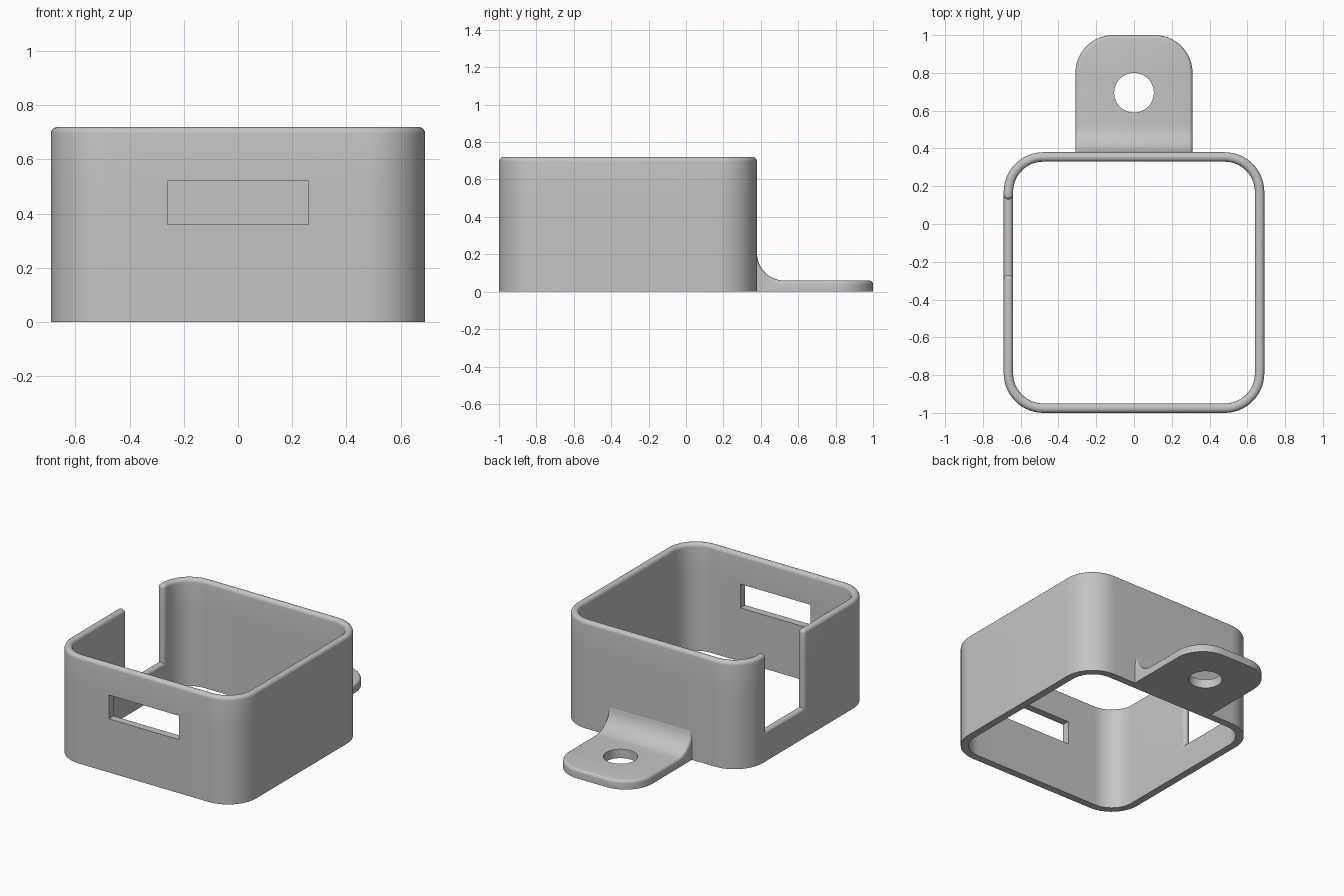
import bpy
import bmesh
from math import sin, cos, pi, radians

cube = bpy.data.objects.get("Cube")
if cube:
    bpy.data.objects.remove(cube, do_unlink=True)

HALF, WALL, HEIGHT, RADIUS = 0.69, 0.05, 0.72, 0.21
CENTRE_Y = -1 + HALF
LUG_HALF, LUG_THICK, FILLET = 0.31, 0.06, 0.145

grey = bpy.data.materials.new("plain grey")
grey.use_nodes = True
colour = (0.55, 0.55, 0.55, 1)
grey.diffuse_color = colour
grey.node_tree.nodes["Principled BSDF"].inputs["Base Color"].default_value = colour


def finish(bm, name):
    bmesh.ops.recalc_face_normals(bm, faces=bm.faces)
    mesh = bpy.data.meshes.new(name)
    bm.to_mesh(mesh)
    bm.free()
    mesh.materials.append(grey)
    obj = bpy.data.objects.new(name, mesh)
    bpy.context.collection.objects.link(obj)
    return obj


def smooth(obj):
    bpy.ops.object.select_all(action="DESELECT")
    obj.select_set(True)
    bpy.context.view_layer.objects.active = obj
    bpy.ops.object.shade_smooth_by_angle(angle=radians(32))


def perimeter(steps=14):
    """Wall plan: position on the outside plus the outward direction."""
    c = HALF - RADIUS
    breaks = {0: [0.13, -0.27], 1: [-0.26, 0.26]}   # left-hand wall, front wall
    points = []
    for corner, (sx, sy) in enumerate([(-1, 1), (-1, -1), (1, -1), (1, 1)]):
        for i in range(steps + 1):
            a = pi / 2 * (corner + 1 + i / steps)
            n = (cos(a), sin(a))
            points.append((sx * c + RADIUS * n[0], CENTRE_Y + sy * c + RADIUS * n[1], n))
        for v in breaks.get(corner, []):
            points.append((-HALF, v, (-1, 0)) if corner == 0 else (v, -1, (0, -1)))
    return points


# Open-ended wall, with the slot and the notch left out of the panel grid
plan = perimeter()
levels = [0, 0.20, 0.36, 0.52, HEIGHT]
count, rows = len(plan), len(levels) - 1
bm = bmesh.new()
skins = [[[bm.verts.new((x - n[0] * d, y - n[1] * d, z)) for x, y, n in plan]
          for z in levels] for d in (0, WALL)]


def solid(i, k):
    i %= count
    if not 0 <= k < rows:
        return False
    p, q = plan[i], plan[(i + 1) % count]
    mx, my = (p[0] + q[0]) / 2, (p[1] + q[1]) / 2
    slot = my < -0.99 and abs(mx) < 0.2 and k == 2
    notch = mx < -0.68 and -0.27 < my < 0.13 and k >= 1
    return not (slot or notch)


for i in range(count):
    j = (i + 1) % count
    for k in range(rows):
        if not solid(i, k):
            continue
        for s in skins:
            bm.faces.new((s[k][i], s[k][j], s[k + 1][j], s[k + 1][i]))
        sides = [((i, k), (j, k), solid(i, k - 1)),
                 ((i, k + 1), (j, k + 1), solid(i, k + 1)),
                 ((i, k), (i, k + 1), solid(i - 1, k)),
                 ((j, k), (j, k + 1), solid(i + 1, k))]
        for (a, ka), (b, kb), joined in sides:
            if not joined:
                bm.faces.new((skins[0][ka][a], skins[0][kb][b],
                              skins[1][kb][b], skins[1][ka][a]))
bmesh.ops.recalc_face_normals(bm, faces=bm.faces)

# Round the rim and the notch, leaving the base and the slot square
rim = []
for e in bm.edges:
    mid = (e.verts[0].co + e.verts[1].co) / 2
    in_slot = mid.y < -0.9 and mid.z < HEIGHT - 0.01
    if mid.z > 0.1 and not in_slot and e.is_convex and e.calc_face_angle(0) > 1.2:
        rim.append(e)
bmesh.ops.bevel(bm, geom=rim, offset=0.0235, segments=5, profile=0.5,
                affect="EDGES", clamp_overlap=True)
smooth(finish(bm, "wall"))

# Mounting lug: side profile with a fillet against the wall, extruded across
back = CENTRE_Y + HALF
profile = [(back - 0.005, 0), (back - 0.005, LUG_THICK + FILLET)]
for i in range(13):
    a = pi / 2 * i / 12
    profile.append((back + FILLET * (1 - cos(a)), LUG_THICK + FILLET * (1 - sin(a))))
profile += [(1, LUG_THICK), (1, 0)]
bm = bmesh.new()
face = bm.faces.new([bm.verts.new((-LUG_HALF, y, z)) for y, z in profile])
side = bmesh.ops.extrude_face_region(bm, geom=[face])["geom"]
bmesh.ops.translate(bm, vec=(2 * LUG_HALF, 0, 0),
                    verts=[v for v in side if isinstance(v, bmesh.types.BMVert)])
bmesh.ops.recalc_face_normals(bm, faces=bm.faces)
corners = [e for e in bm.edges if all(v.co.y > 0.99 for v in e.verts)
           and abs(e.verts[0].co.z - e.verts[1].co.z) > 0.01]
bmesh.ops.bevel(bm, geom=corners, offset=0.2, segments=14, profile=0.5, affect="EDGES")
top_rim = [e for e in bm.edges if all(v.co.z > 0.05 and v.co.y > back - 0.001 for v in e.verts)
           and e.calc_face_angle(0) > 1.2]
bmesh.ops.bevel(bm, geom=top_rim, offset=0.02, segments=4, profile=0.5, affect="EDGES")
lug = finish(bm, "mounting_lug")

# Screw hole through the lug
bm = bmesh.new()
bmesh.ops.create_cone(bm, cap_ends=True, segments=48, radius1=0.105, radius2=0.105, depth=1)
bmesh.ops.translate(bm, vec=(0, 0.695, 0), verts=bm.verts)
cutter = finish(bm, "hole_cutter")
cutter.hide_render = True
cut = lug.modifiers.new("hole", "BOOLEAN")
cut.operation, cut.solver, cut.object = "DIFFERENCE", "EXACT", cutter
bpy.context.view_layer.objects.active = lug
bpy.ops.object.modifier_apply(modifier=cut.name)
bpy.data.objects.remove(cutter, do_unlink=True)
smooth(lug)
